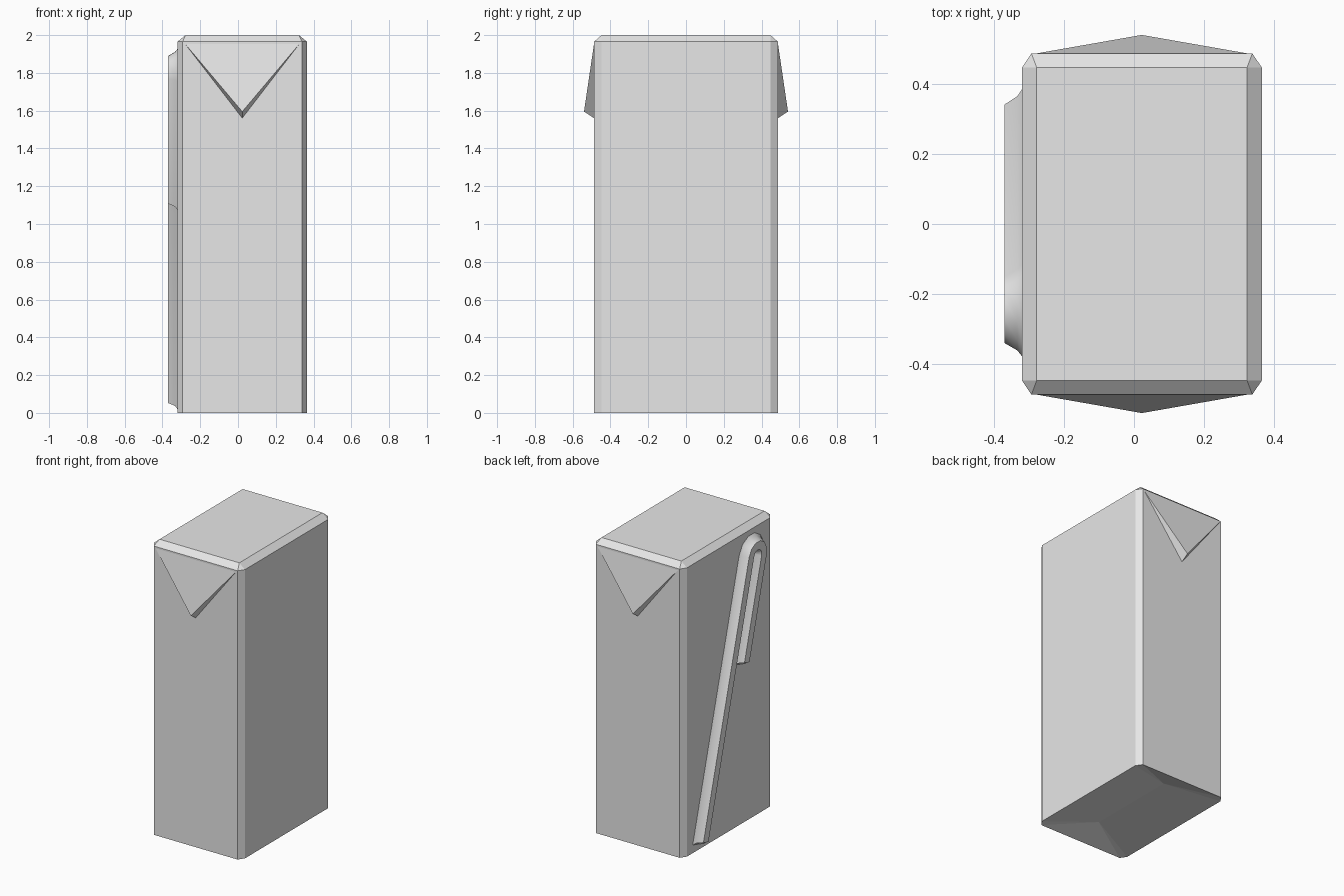
import bpy
import bmesh
import math
from mathutils import Vector

cube = bpy.data.objects.get("Cube")
if cube:
    bpy.data.objects.remove(cube, do_unlink=True)

card = bpy.data.materials.new("pale grey card")
card.use_nodes = True
card.diffuse_color = (0.8, 0.8, 0.8, 1)
card.node_tree.nodes["Principled BSDF"].inputs["Base Color"].default_value = (0.8, 0.8, 0.8, 1)

CX = 0.0225          # middle of the carton in x
HX, HY = 0.3425, 0.487
TOP, SHOULDER = 2.0, 1.965


def finish(bm, name, smooth=False):
    bmesh.ops.recalc_face_normals(bm, faces=bm.faces)
    mesh = bpy.data.meshes.new(name)
    bm.to_mesh(mesh)
    bm.free()
    obj = bpy.data.objects.new(name, mesh)
    bpy.context.collection.objects.link(obj)
    mesh.materials.append(card)
    if smooth:
        bpy.ops.object.select_all(action='DESELECT')
        obj.select_set(True)
        bpy.context.view_layer.objects.active = obj
        bpy.ops.object.shade_smooth_by_angle(angle=math.radians(35))
    return obj


# Carton: chamfered box with a bevelled top and a hipped hollow underneath
def build_carton():
    bm = bmesh.new()
    corners = [(1, -1), (1, 1), (-1, 1), (-1, -1)]
    ix, iy = HX - 0.027, HY - 0.04

    def ring(z):
        verts = []
        for sx, sy in corners:
            pair = [(HX, iy), (ix, HY)]
            if sx * sy < 0:
                pair.reverse()
            verts += [bm.verts.new((CX + sx * x, sy * y, z)) for x, y in pair]
        return verts

    low, high = ring(0), ring(SHOULDER)
    lid = [bm.verts.new((CX + sx * (HX - 0.042), sy * iy, TOP)) for sx, sy in corners]
    ridge = [bm.verts.new((CX, s * 0.31, 0.06)) for s in (-1, 1)]
    for i in range(8):
        j = (i + 1) % 8
        bm.faces.new((low[i], low[j], high[j], high[i]))
    for i in range(4):
        a, b, c = 2 * i, 2 * i + 1, (2 * i + 2) % 8
        j = (i + 1) % 4
        bm.faces.new((high[a], high[b], lid[i]))
        bm.faces.new((high[b], high[c], lid[j], lid[i]))
        # hollow: corner triangle, then the long or short slope
        near, far = ridge[corners[i][1] > 0], ridge[corners[j][1] > 0]
        bm.faces.new((low[a], low[b], near))
        slope = (low[b], low[c], far) if near == far else (low[b], low[c], far, near)
        bm.faces.new(slope)
    bm.faces.new(lid)
    finish(bm, "carton_body")


# Folded triangular ear, hanging from the top edge
def build_ear(name, s):
    bm = bmesh.new()
    y = s * (HY - 0.001)
    left = bm.verts.new((CX - 0.308, y, 1.96))
    right = bm.verts.new((CX + 0.308, y, 1.96))
    tip = bm.verts.new((CX, s * 0.54, 1.595))
    root = bm.verts.new((CX, y, 1.56))
    for f in ((left, right, tip), (left, tip, root), (right, root, tip), (left, root, right)):
        bm.faces.new(f)
    finish(bm, name)


# Bent straw in its wrapper film, swept along a hooked path on the side
def build_straw():
    centre, radius = Vector((-0.245, 1.795)), 0.07
    start_z, end_z, steps = 0.06, 1.115, 6
    along = Vector((-0.27, 0.963)).normalized()
    across = Vector((-along.y, along.x))
    a, b = centre + across * -radius, centre + across * radius
    if a.y < b.y:
        a, b = b, a
    out = (b - a).normalized()
    path = [(a - along * ((a.y - start_z) / along.y), along)]
    for k in range(steps + 1):
        t = math.pi * k / steps
        pos = centre - out * radius * math.cos(t) + along * radius * math.sin(t)
        path.append((pos, along * math.cos(t) + out * math.sin(t)))
    path.append((b - along * ((b.y - end_z) / along.y), -along))

    # half width, x, and how far each layer reaches past the ends
    half = [(0.068, -0.319, 0.025), (0.05, -0.333, 0.01), (0.028, -0.37, 0)]
    section = [(-w, x, e) for w, x, e in half] + half[::-1]
    bm = bmesh.new()
    rings = []
    for k, (pos, tan) in enumerate(path):
        side = Vector((tan.y, -tan.x))
        end = -1 if k == 0 else int(k == len(path) - 1)
        row = []
        for w, x, e in section:
            p = pos + side * w + tan * e * end
            row.append(bm.verts.new((x, p.x, p.y)))
        rings.append(row)
    for r, q in zip(rings, rings[1:]):
        for i in range(len(section)):
            j = (i + 1) % len(section)
            bm.faces.new((r[i], r[j], q[j], q[i]))
    for r in (rings[0], rings[-1]):
        for i in range(2):
            bm.faces.new((r[i], r[i + 1], r[4 - i], r[5 - i]))
    finish(bm, "wrapped_straw", smooth=True)


build_carton()
build_ear("front_ear", -1)
build_ear("back_ear", 1)
build_straw()
